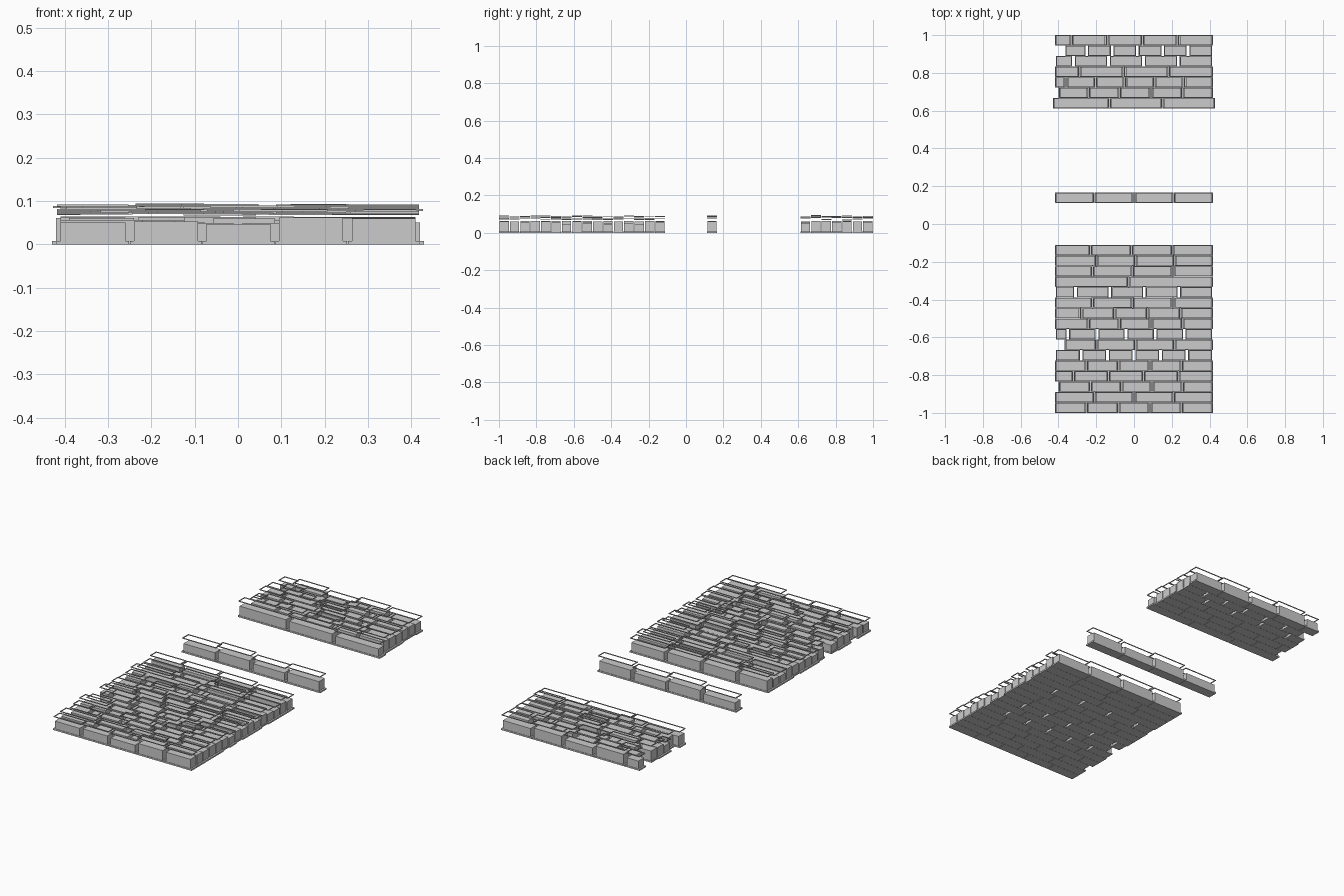
import bpy, bmesh, random

if "Cube" in bpy.data.objects:
    bpy.data.objects.remove(bpy.data.objects["Cube"])
random.seed(4)
PITCH = 2 / 36      # depth of one row
END = .42           # common right edge

# per row: first seam, number of equal blocks after it
SEAMS = [(-.25, 4), (-.21, 3), (-.23, 4), (-.32, 4), (-.25, 4), (-.28, 5),
         (-.2, 3), (-.35, 5), (-.24, 4), (-.28, 4), (-.22, 3), (-.31, 4),
         (-.03, 1), (-.22, 3), (-.2, 3), (-.23, 3),
         (-.21, 3),
         (-.13, 2), (-.24, 4), (-.36, 5), (-.29, 3), (-.32, 4), (-.25, 5), (-.33, 4)]
SLOTS = [*range(16), 20, *range(29, 36)]    # front bank, single row, back bank
INDENT = {2: .02, 6: .05, 30: .02, 34: .05}  # rows starting further right
OPEN = {5, 7, 11, 33, 34}                   # rows with open gaps


def box(bm, x0, x1, y0, y1, z0, z1):
    for v in bmesh.ops.create_cube(bm, size=1)["verts"]:
        v.co = (x1 if v.co.x > 0 else x0, y1 if v.co.y > 0 else y0,
                z1 if v.co.z > 0 else z0)


def frame(bm, x0, x1, y0, y1, z0, z1, w):
    # rectangular ring with mitred corners
    rings = []
    for d, z in ((0, z0), (0, z1), (w, z1), (w, z0)):
        rings.append([bm.verts.new(p) for p in (
            (x0 + d, y0 + d, z), (x1 - d, y0 + d, z),
            (x1 - d, y1 - d, z), (x0 + d, y1 - d, z))])
    for k in range(4):
        a, b = rings[k], rings[(k + 1) % 4]
        for i in range(4):
            j = (i + 1) % 4
            bm.faces.new((a[i], a[j], b[j], b[i]))


def finish(bm, name):
    bmesh.ops.recalc_face_normals(bm, faces=bm.faces)
    me = bpy.data.meshes.new(name)
    bm.to_mesh(me)
    bm.free()
    bpy.context.collection.objects.link(bpy.data.objects.new(name, me))


for r, (first, n) in zip(SLOTS, SEAMS):
    foot, body, rim = bmesh.new(), bmesh.new(), bmesh.new()
    end = .43 if r == 29 else END
    xs = [-end + INDENT.get(r, 0)]
    xs += [first + (end - first) * k / n for k in range(n + 1)]
    y0, y1 = -1 + r * PITCH, -1 + (r + 1) * PITCH
    gap, inset = (.007, .004) if r in OPEN else (.001, .009)
    for a, b in zip(xs, xs[1:]):
        x0, x1 = a + gap, b - gap
        top = random.uniform(.046, .064)
        z = top + random.uniform(.02, .027)
        # foot flange, solid block, floating top rim
        box(foot, x0, x1, y0 + .0005, y1 - .0005, 0, .008)
        box(body, x0 + inset, x1 - inset, y0 + .003, y1 - .003, .008, top)
        frame(rim, x0 + .002, x1 - .002, y0 + .001, y1 - .001, z, z + .004, .004)
    finish(foot, f"row_{r}_foot_plates")
    finish(body, f"row_{r}_blocks")
    finish(rim, f"row_{r}_top_rims")
